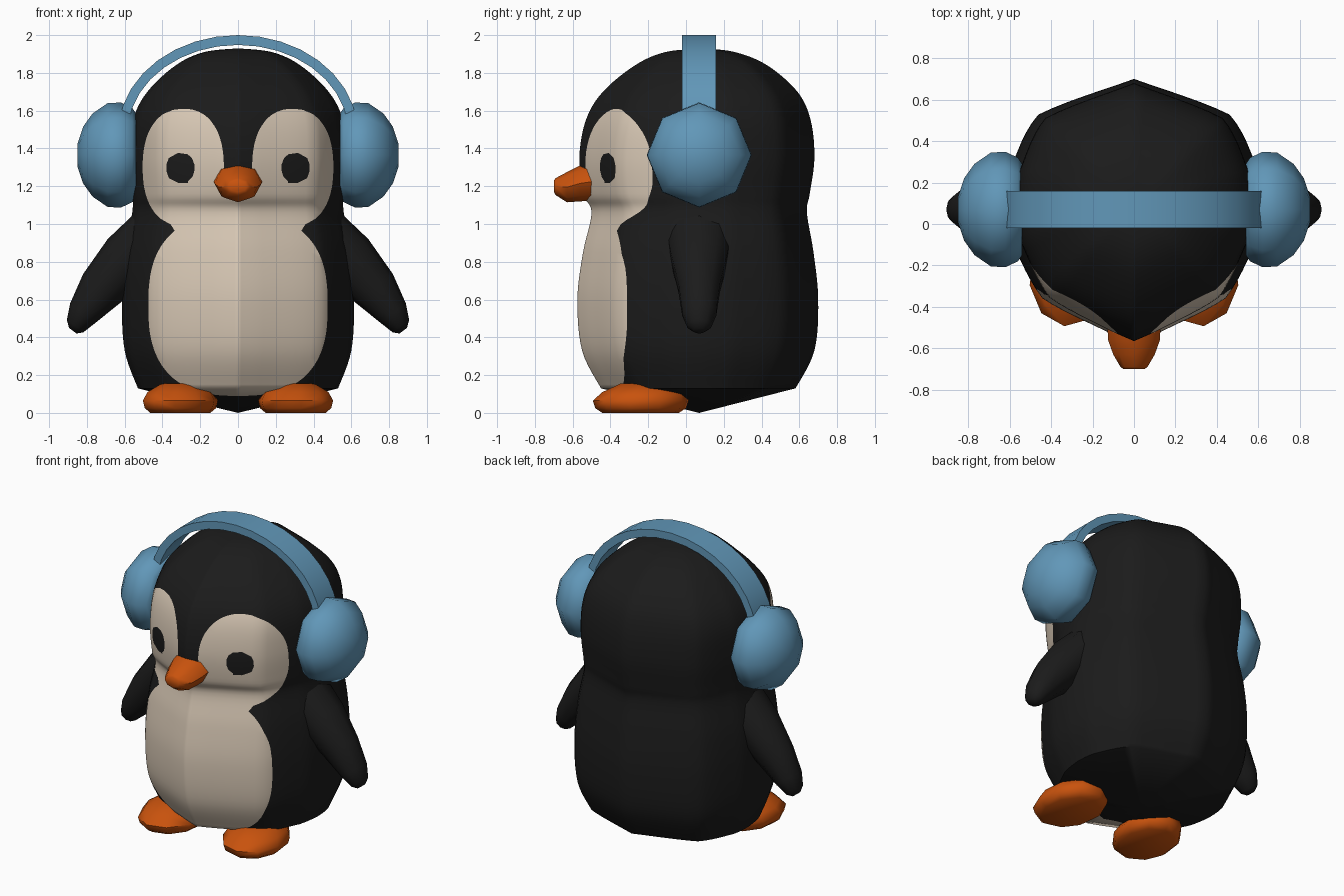
import bpy, bmesh, math
from mathutils import Vector

if "Cube" in bpy.data.objects:
    bpy.data.objects.remove(bpy.data.objects["Cube"])


def material(name, rgb):
    m = bpy.data.materials.new(name)
    m.diffuse_color = (*rgb, 1)
    m.use_nodes = True
    m.node_tree.nodes["Principled BSDF"].inputs["Base Color"].default_value = m.diffuse_color
    return m


BLACK = material("black plumage", (0.011, 0.011, 0.011))
CREAM = material("cream plumage", (0.70, 0.59, 0.47))
BLUE = material("soft blue", (0.12, 0.31, 0.48))
ORANGE = material("orange", (0.58, 0.085, 0.004))


def loft(rings):
    """Skin a list of equal-length closed rings, capping both ends."""
    bm = bmesh.new()
    vs = [[bm.verts.new(p) for p in r] for r in rings]
    n = len(rings[0])
    for a, b in zip(vs, vs[1:]):
        for i in range(n):
            j = (i + 1) % n
            bm.faces.new((a[i], a[j], b[j], b[i]))
    bm.faces.new(vs[0])
    bm.faces.new(vs[-1])
    bmesh.ops.remove_doubles(bm, verts=bm.verts, dist=1e-4)
    bmesh.ops.recalc_face_normals(bm, faces=bm.faces)
    return bm


def finish(bm, name, mats, mirror=False, angle=50):
    me = bpy.data.meshes.new(name)
    bm.to_mesh(me)
    bm.free()
    for m in mats:
        me.materials.append(m)
    me.shade_smooth()
    me.set_sharp_from_angle(angle=math.radians(angle))
    ob = bpy.data.objects.new(name, me)
    bpy.context.collection.objects.link(ob)
    if mirror:
        ob.modifiers.new("Mirror", 'MIRROR')
    return ob


def oval(centre, u, v, n, start=0.0):
    """Ring of n points round a centre, spanned by half-axes u and v."""
    c, u, v = Vector(centre), Vector(u), Vector(v)
    return [c + u * math.cos(start + math.tau * i / n) + v * math.sin(start + math.tau * i / n)
            for i in range(n)]


# Body: height, half width, front y, back y
ROWS = [(.13, .53, -.45, .58), (.33, .60, -.55, .68), (.60, .615, -.575, .70),
        (.85, .60, -.545, .675), (1.06, .56, -.50, .64), (1.16, .56, -.545, .655),
        (1.35, .57, -.565, .68), (1.55, .555, -.53, .66), (1.70, .48, -.44, .59),
        (1.84, .33, -.27, .43), (1.91, .18, -.11, .26), (1.93, 0, .09, .09)]
# Unit cross-section of the right half, from front to back
SECTION = [(0, -1), (.22, -.91), (.72, -.66), (.95, -.25), (1, .05), (.97, .32), (.75, .73), (0, 1)]


def spline(rows, steps, curve=1.0):
    """Points through the rows, blended between straight (0) and rounded (1) spans."""
    out = []
    for k in range(len(rows) - 1):
        p0, p1, p2, p3 = (rows[min(max(k + d, 0), len(rows) - 1)] for d in (-1, 0, 1, 2))
        for s in range(steps):
            t = s / steps
            out.append([curve * .5 * (2 * b + (c - a) * t + (2 * a - 5 * b + 4 * c - d) * t * t
                                      + (3 * b - a - 3 * c + d) * t ** 3)
                        + (1 - curve) * (b + (c - b) * t)
                        for a, b, c, d in zip(p0, p1, p2, p3)])
    return out + [list(rows[-1])]


half = spline(SECTION, 6, .5)
LOOP = half + [(-x, y) for x, y in half[-2:0:-1]]


def body_ring(row):
    z, a, yf, yb = row
    return [(x * a, (yf + yb) / 2 + y * (yb - yf) / 2, z) for x, y in LOOP]


def blob(x, z, cx, cz, rx, rz, e):
    return (abs(x - cx) / rx) ** e + (abs(z - cz) / rz) ** e - 1


def marking(p):
    """Negative inside the cream area: belly, chin and two face lobes, less the eyes."""
    if p.y > -.03:
        return 1
    x, z = abs(p.x), p.z
    cream = min(blob(x, z, 0, .57, .475, .48, 2.6),
                blob(x, z, 0, 1.05, .34, .25, 3),
                blob(x, z, .29, 1.30, .215, .31, 2.3))
    return max(cream, -blob(x, z, .305, 1.297, .075, .08, 2.3))


bm = loft([[(0, .07, 0)] * len(LOOP)] + [body_ring(r) for r in spline(ROWS, 6)])
# cut the mesh along the marking outlines
new = []
for e in list(bm.edges):
    v, w = e.verts
    if (marking(v.co) < 0) != (marking(w.co) < 0):
        inside, lo, hi = marking(v.co) < 0, 0.0, 1.0
        for _ in range(14):
            mid = (lo + hi) / 2
            if (marking(v.co.lerp(w.co, mid)) < 0) == inside:
                lo = mid
            else:
                hi = mid
        new.append(bmesh.utils.edge_split(e, v, min(max(lo, .03), .97))[1])
bmesh.ops.connect_verts(bm, verts=new)
for f in bm.faces:
    f.material_index = 1 if marking(f.calc_center_median()) < 0 else 0
finish(bm, "body", [BLACK, CREAM])

# Beak: y, centre z, half width, half height
finish(loft([oval((0, y, z), (w, 0, 0), (0, 0, h), 8) for y, z, w, h in
             ((-.46, 1.23, .13, .105), (-.56, 1.215, .125, .095), (-.63, 1.195, .10, .08),
              (-.69, 1.198, .065, .045), (-.70, 1.20, .05, .03))]), "beak", [ORANGE])

# Flippers: centre x, z, half width, half thickness
finish(loft([oval((x, .07, z), (w * .8, 0, w * .6), (0, t, 0), 10) for x, z, w, t in
             ((.42, 1.00, .13, .19), (.57, .83, .15, .16), (.72, .66, .125, .115),
              (.82, .53, .085, .095), (.862, .46, .055, .065), (.875, .435, .025, .03))]),
       "flipper", [BLACK], mirror=True)

# Feet, turned slightly outwards: height and scale of each slice
ca, sa = math.cos(math.radians(7)), math.sin(math.radians(7))
finish(loft([oval((.305, -.24 + (.02 if z > .1 else 0), z), Vector((sa, -ca, 0)) * .255 * s,
                  Vector((ca, sa, 0)) * .20 * s, 10)
             for z, s in ((0, .80), (.025, .95), (.065, 1), (.11, .88), (.155, .5))]),
       "foot", [ORANGE], mirror=True)

# Ear pads: octagonal domes turned about the x axis
finish(loft([oval((x, .07, 1.365), (0, r, 0), (0, 0, r), 8) for x, r in
             ((.54, .22), (.56, .25), (.62, .278), (.69, .275), (.77, .22), (.82, .15), (.85, .06))]),
       "ear_pad", [BLUE], mirror=True, angle=60)

# Headband: flat strip swept over the head
strip = []
for i in range(17):
    t = math.radians(6 + 168 * i / 16)
    c, s = math.cos(t), math.sin(t)
    outer, inner = (.635 * c, 1.48 + .52 * s), (.585 * c, 1.48 + .468 * s)
    strip.append([(outer[0], -.02, outer[1]), (outer[0], .16, outer[1]),
                  (inner[0], .16, inner[1]), (inner[0], -.02, inner[1])])
finish(loft(strip), "headband", [BLUE], angle=40)
